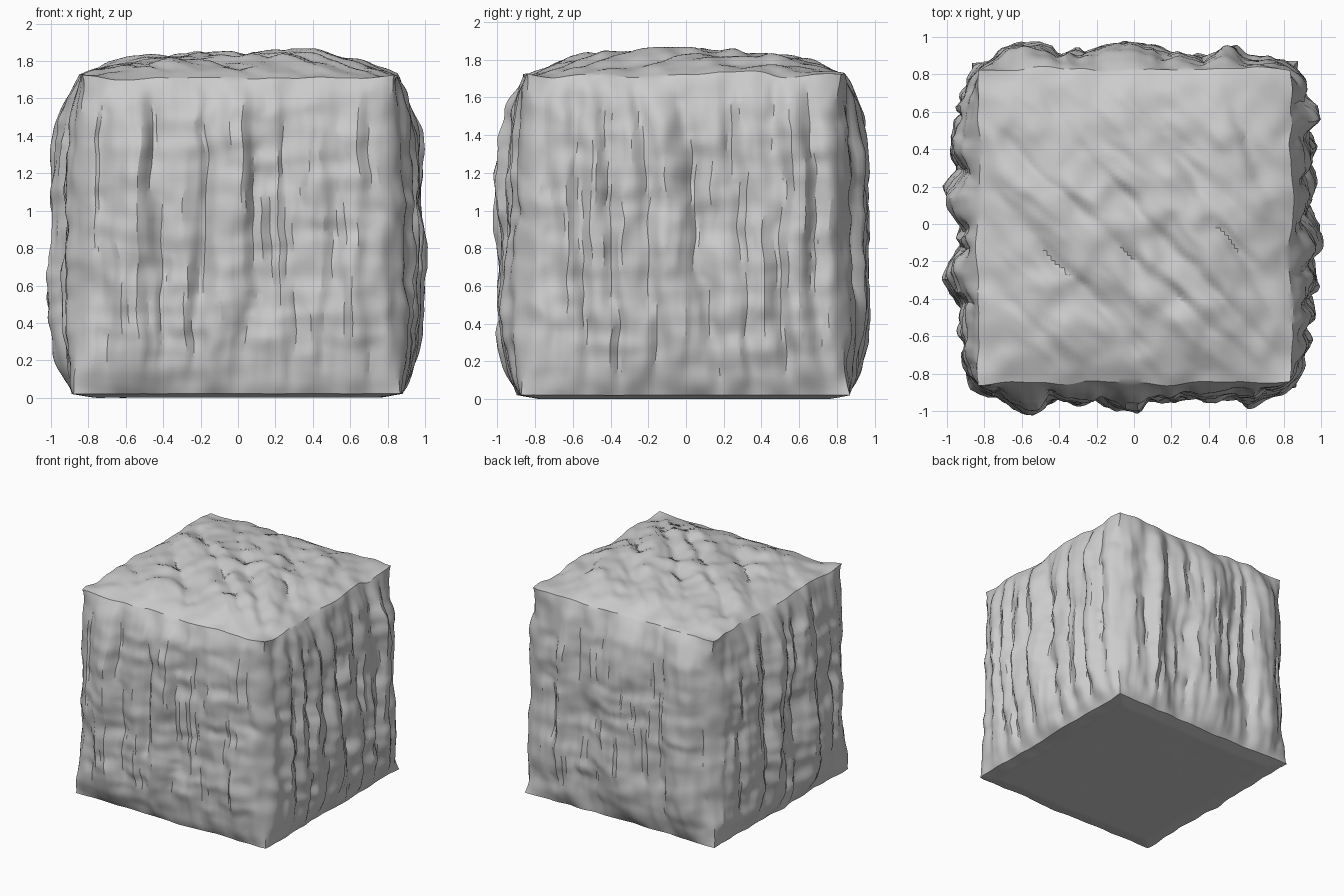
import bpy, bmesh, math
from mathutils import Vector, noise

cube = bpy.data.objects.get("Cube")
if cube:
    bpy.data.objects.remove(cube, do_unlink=True)

HALF, TOP, FLOOR, N = 0.855, 1.72, 0.02, 80

# Creases per side: (position at the bottom, position at the top, height of the fold after it)
FRONT = [(-0.9, -0.9, .09), (-0.7, -0.74, .14), (-0.36, -0.5, .10), (-0.22, -0.17, .12),
         (0.0, 0.14, .08), (0.27, 0.24, .09), (0.55, 0.51, .09), (0.74, 0.7, .08), (0.9, 0.9, 0)]
RIGHT = [(-0.9, -0.9, .09), (-0.71, -0.74, .10), (-0.5, -0.58, .10), (-0.33, -0.42, .12),
         (-0.13, -0.24, .13), (0.2, -0.04, .10), (0.4, 0.22, .11), (0.56, 0.48, .13),
         (0.72, 0.66, .10), (0.9, 0.9, 0)]
BACK = [(-0.9, -0.9, .08), (-0.75, -0.77, .14), (-0.45, -0.4, .09), (-0.26, -0.3, .12),
        (0.2, 0.16, .07), (0.36, 0.4, .10), (0.6, 0.57, .06), (0.9, 0.9, 0)]
LEFT = [(-0.9, -0.9, .08), (-0.63, -0.62, .08), (-0.44, -0.4, .145), (-0.1, -0.14, .08),
        (0.04, 0.0, .145), (0.3, 0.26, .12), (0.58, 0.6, .08), (0.74, 0.7, .07), (0.9, 0.9, 0)]
LID = [(-2, -3, .08), (-1, -2.2, .09), (-0.3, -1.7, .10), (0.15, -1.3, .12), (0.75, -1.12, .12),
       (0.88, -0.65, .13), (1.0, -0.05, .12), (1.25, 0.4, .09), (1.8, 0.95, .05), (3, 2, 0)]


def folds(creases, u, t, depth, seed):
    """Height of rounded folds that meet in narrow creases."""
    wander = 0.04 * noise.noise((u * 1.5, t * 4, seed))
    lines = [(b + (a - b) * t + wander, h) for b, a, h in creases]
    for (lo, h), (hi, _) in zip(lines, lines[1:]):
        if lo <= u < hi:
            s = ((u - lo) / (hi - lo)) ** 1.1
            return h * (1 - depth + depth * math.sin(math.pi * s) ** 0.7)
    return 0.04


def relief(creases, u, t, seed, lid):
    """Displacement of one side, fading to nothing along its borders."""
    s, v = abs(u / HALF), abs(2 * t - 1)
    fade = (1 - s ** (4 if lid else 10)) * (1 - v ** (4 if lid else 5))
    # Averaging neighbours keeps slanted creases from stepping
    h = sum(folds(creases, u + o, t, 0.4 if lid else 0.6, seed) for o in (-0.02, 0, 0.02)) / 3
    if lid:
        d = u + t * 1.8
        h += 0.03 * noise.noise((d * 5, t * 2.5, seed))
        h += 0.022 * noise.noise((u * 7, t * 11, seed))
        h += 0.01 * noise.noise((d * 16, t * 9, seed))
    else:
        # Fine upright wrinkles and faint level bands
        h += 0.03 * noise.noise((u * 9, t * 2, seed))
        h += 0.02 * noise.noise((u * 20, t * 4, seed + 5))
        h += 0.014 * noise.noise((u * 3, t * 18, seed + 9))
    return max(h, 0.012) * fade


def sag(p):
    """Taper, pinched upright corners and waviness shared by neighbouring sides."""
    rise = (p.z - FLOOR) / (TOP - FLOOR)
    pinch = abs(p.x * p.y / HALF ** 2) ** 6 * max(0, math.sin(math.pi * rise)) ** 0.5
    scale = 1.015 - 0.035 * rise - 0.025 * pinch
    coarse, fine = noise.noise_vector(p * 2.6), noise.noise_vector(p * 7)
    wave = coarse * 0.022 + fine * 0.016
    wave.z *= min(1, p.z / 0.3)
    return Vector((p.x * scale, p.y * scale - 0.012, p.z)) + wave


def place(side, u, t):
    z = FLOOR + (TOP - FLOOR) * t
    w = HALF * (2 * t - 1)
    return {"front": (Vector((u, -HALF, z)), Vector((0, -1, 0))),
            "back": (Vector((u, HALF, z)), Vector((0, 1, 0))),
            "right": (Vector((HALF, u, z)), Vector((1, 0, 0))),
            "left": (Vector((-HALF, u, z)), Vector((-1, 0, 0))),
            "lid": (Vector((u, w, TOP)), Vector((0, 0, 1))),
            "base": (Vector((u, w, FLOOR)), Vector((0, 0, -1)))}[side]


bm = bmesh.new()


def add_side(side, creases, seed):
    rows = []
    for j in range(N + 1):
        row = []
        for i in range(N + 1):
            u, t = HALF * (2 * i / N - 1), j / N
            p, normal = place(side, u, t)
            if creases:
                height = relief(creases, u, t, seed, side == "lid")
            else:
                height = 0.02 * min(1, 8 * (1 - max(abs(u / HALF), abs(2 * t - 1))))
            row.append(bm.verts.new(sag(p) + normal * height))
        rows.append(row)
    for j in range(N):
        for i in range(N):
            bm.faces.new((rows[j][i], rows[j][i + 1], rows[j + 1][i + 1], rows[j + 1][i]))


# Four folded walls, a diagonally creased top and a flat base
for seed, (side, creases) in enumerate([("front", FRONT), ("right", RIGHT), ("back", BACK),
                                        ("left", LEFT), ("lid", LID), ("base", None)]):
    add_side(side, creases, seed * 7.3)
bmesh.ops.remove_doubles(bm, verts=bm.verts, dist=0.0005)
bmesh.ops.recalc_face_normals(bm, faces=bm.faces)

# Stand on the ground
lowest = min(v.co.z for v in bm.verts)
bmesh.ops.translate(bm, verts=bm.verts, vec=(0, 0, -lowest))

mesh = bpy.data.meshes.new("rock_block")
bm.to_mesh(mesh)
bm.free()
block = bpy.data.objects.new("rock_block", mesh)
bpy.context.collection.objects.link(block)

# Plain grey stone
stone = bpy.data.materials.new("grey_stone")
stone.use_nodes = True
color = (0.6, 0.6, 0.6, 1)
stone.diffuse_color = color
shader = stone.node_tree.nodes["Principled BSDF"]
shader.inputs["Base Color"].default_value = color
shader.inputs["Roughness"].default_value = 0.9
mesh.materials.append(stone)

bpy.context.view_layer.objects.active = block
block.select_set(True)
bpy.ops.object.shade_smooth_by_angle(angle=math.radians(30))
